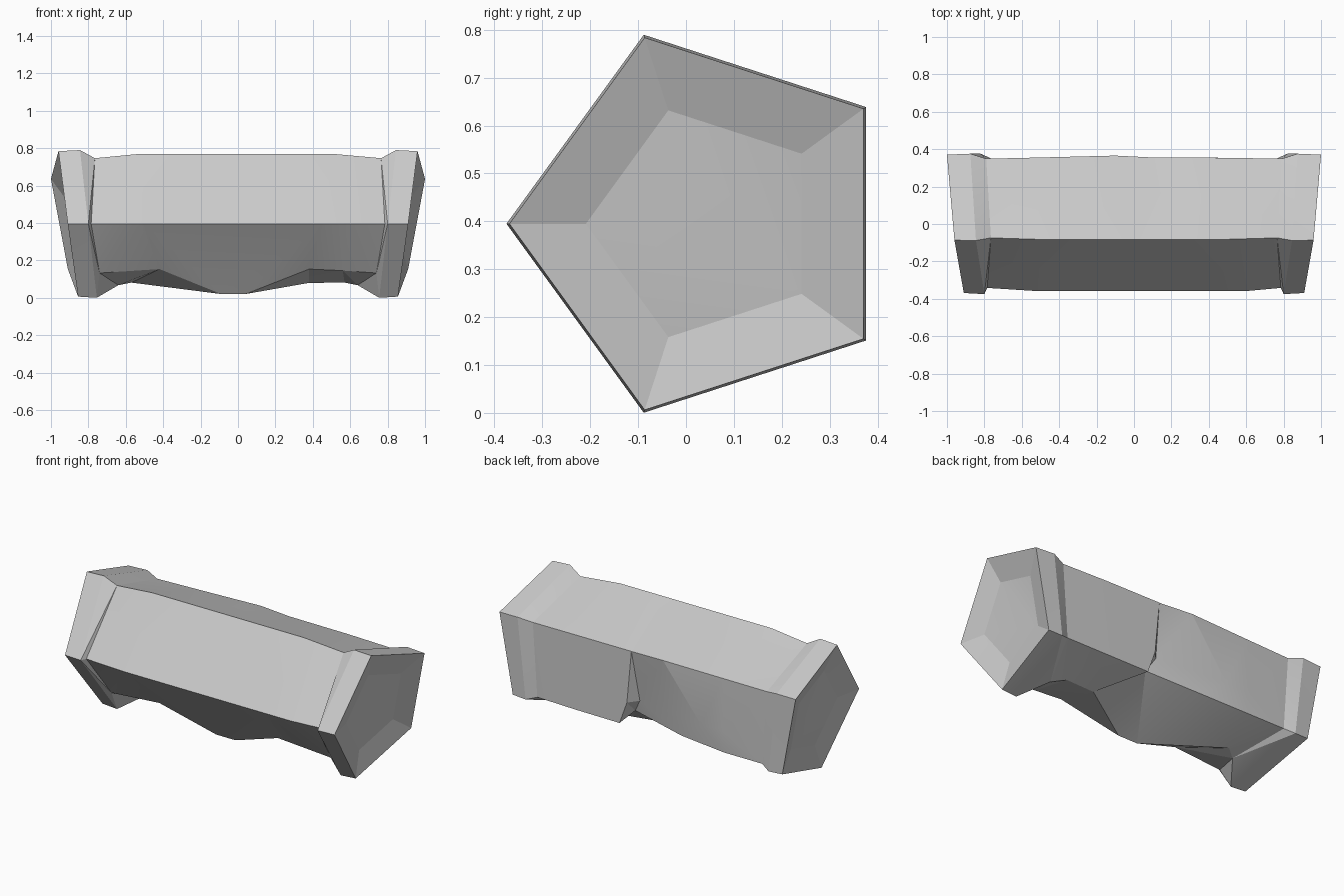
import bpy, bmesh, math
from mathutils import Vector

cube = bpy.data.objects.get("Cube")
if cube:
    bpy.data.objects.remove(cube)

RADIUS, CENTRE_Y, CENTRE_Z = 0.415, 0.04, 0.395
# Rails run along the length: each follows one corner of the pentagon.
# The bottom corner has two rails for its chipped edge, and an extra rail
# on the back carries the notch.
FRONT, TOP, BACK_TOP, BACK_LOW, BOTTOM = range(5)
RAILS = [(FRONT, None), (TOP, None), (BACK_TOP, None), (BACK_LOW, BACK_TOP),
         (BACK_LOW, None), (BOTTOM, BACK_LOW), (BOTTOM, FRONT)]


def corner(index):
    angle = math.pi - index * math.tau / 5
    return Vector((0, math.cos(angle), math.sin(angle)))


def rail_point(rail, x, scale, slide=0):
    """Point on a rail; slide moves it along the side towards a neighbour."""
    index, neighbour = RAILS[rail]
    p = corner(index)
    if neighbour is not None:
        p = p.lerp(corner(neighbour), slide)
    p = p * scale * RADIUS
    return Vector((x, CENTRE_Y + p.y, CENTRE_Z + p.z))


# Slanted end blocks: half lengths for each pentagon corner
outer = [0.91, 0.96, 1.0, 0.91, 0.855]
inner = [0.80, 0.845, 0.875, 0.82, 0.755]
mean = sum(outer) / 5
# Neck where the shaft meets the block: (x, scale, slide) for each rail
neck = [(0.785, 0.92), (0.765, 0.89), (0.79, 0.92), (0.76, 0.92), (0.76, 0.92),
        (0.64, 0.95, 0.33), (0.74, 0.95, 0.3)]


def end_block(rail, side):
    index = RAILS[rail][0]
    dent = mean + (outer[index] - mean) * 0.6 - 0.04
    x, *shape = neck[rail]
    return [rail_point(rail, side * dent, 0.6),
            rail_point(rail, side * outer[index], 0.985),
            rail_point(rail, side * inner[index], 1),
            rail_point(rail, side * x, *shape)]


# Worn shaft: (x, scale, slide) along each rail
shaft = [
    [(0.6, 0.96), (0.46, 0.96), (0.45, 0.96), (-0.5, 0.96), (-0.52, 0.96)],
    [(0.5, 0.95), (0.2, 0.95), (0, 0.95), (-0.2, 0.95), (-0.52, 0.95)],
    [(0.5, 0.935), (0.12, 0.94), (0.1, 0.94), (-0.1, 0.97), (-0.5, 0.94)],
    [(0.5, 0.935, 0.3), (0.15, 0.94, 0.3), (0.1, 0.78, 0.27), (-0.35, 0.94, 0.3), (-0.5, 0.94, 0.3)],
    [(0.5, 0.935), (0.2, 0.94), (0.15, 0.7), (-0.2, 0.86), (-0.5, 0.92)],
    [(0.57, 0.96, 0.45), (0.38, 0.96, 0.44), (0.04, 0.95), (-0.09, 0.95), (-0.57, 0.96, 0.45)],
    [(0.56, 0.93, 0.32), (0.38, 0.9, 0.32), (0.04, 0.95), (-0.09, 0.95), (-0.42, 0.9, 0.32)],
]

bm = bmesh.new()
grid = []
for rail, path in enumerate(shaft):
    points = end_block(rail, 1)
    points += [rail_point(rail, *p) for p in path]
    points += reversed(end_block(rail, -1))
    grid.append([bm.verts.new(p) for p in points])

# Skin between neighbouring rails, then close both ends
for a, b in zip(grid, grid[1:] + grid[:1]):
    for k in range(len(a) - 1):
        bm.faces.new((a[k], b[k], b[k + 1], a[k + 1]))
for end in (0, -1):
    bm.faces.new([rail[end] for rail in grid])

bmesh.ops.remove_doubles(bm, verts=bm.verts, dist=0.0005)
bmesh.ops.triangulate(bm, faces=bm.faces, quad_method='SHORT_EDGE')
bmesh.ops.recalc_face_normals(bm, faces=bm.faces)
mesh = bpy.data.meshes.new("stone_column")
bm.to_mesh(mesh)
bm.free()

# Plain grey stone
stone = bpy.data.materials.new("grey_stone")
stone.use_nodes = True
colour = (0.6, 0.6, 0.6, 1)
stone.diffuse_color = colour
stone.node_tree.nodes["Principled BSDF"].inputs["Base Color"].default_value = colour
mesh.materials.append(stone)

column = bpy.data.objects.new("stone_column", mesh)
bpy.context.collection.objects.link(column)
bpy.context.view_layer.objects.active = column
column.select_set(True)
bpy.ops.object.shade_smooth_by_angle(angle=math.radians(10))
